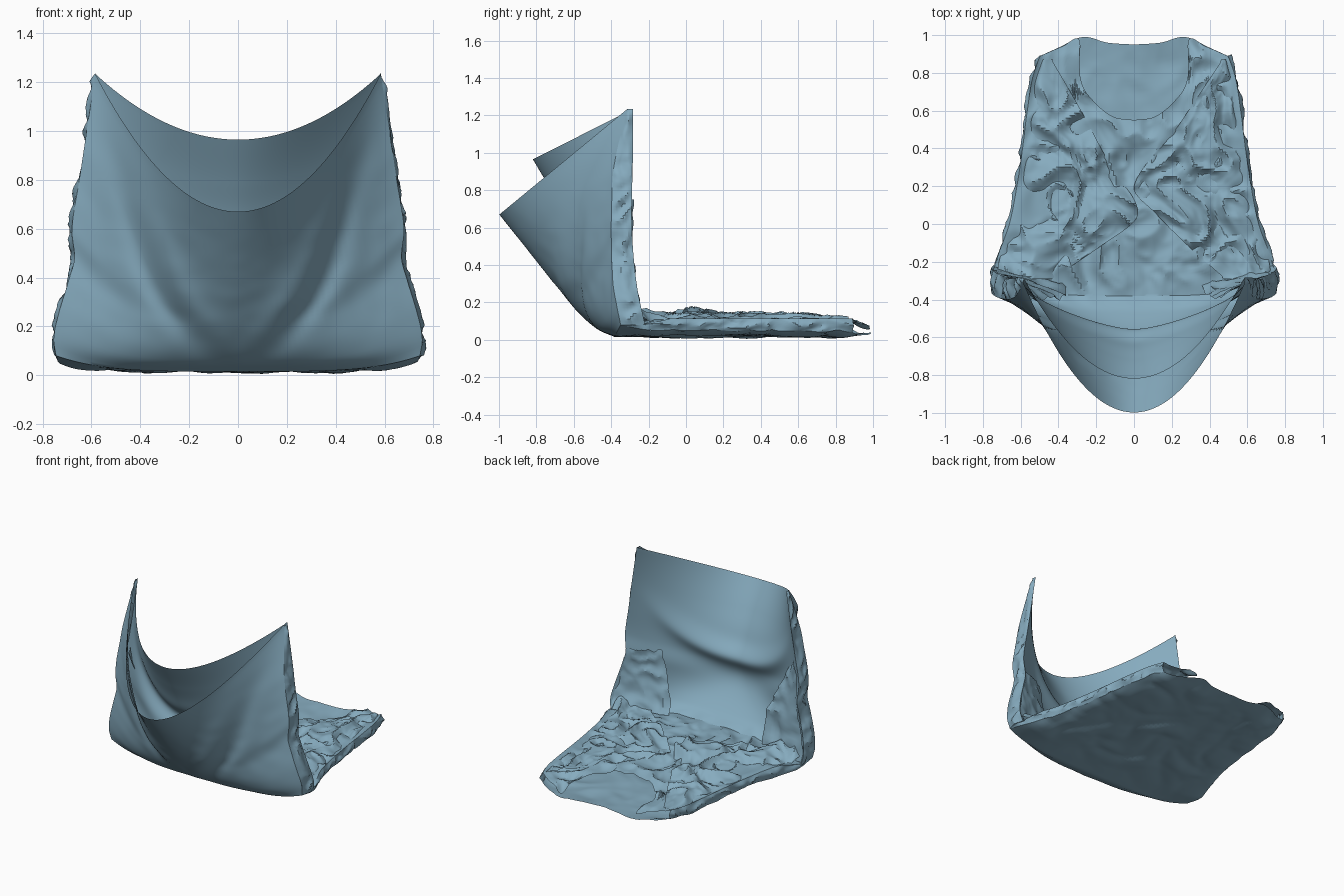
import bpy, bmesh
from math import radians, exp, sin, pi
from mathutils import Vector, noise

if "Cube" in bpy.data.objects:
    bpy.data.objects.remove(bpy.data.objects["Cube"])


def curve(pts, x):
    """Smooth interpolation through (x, value) points sorted by x."""
    if x <= pts[0][0]:
        return pts[0][1]
    if x >= pts[-1][0]:
        return pts[-1][1]
    n = len(pts)
    slope = lambda j: ((pts[min(j + 1, n - 1)][1] - pts[max(j - 1, 0)][1]) /
                       (pts[min(j + 1, n - 1)][0] - pts[max(j - 1, 0)][0]))
    i = next(j for j in range(n - 1) if x <= pts[j + 1][0])
    (x0, a), (x1, b) = pts[i], pts[i + 1]
    h = x1 - x0
    t = (x - x0) / h
    return (a * (2*t**3 - 3*t*t + 1) + h * slope(i) * (t**3 - 2*t*t + t)
            + b * (3*t*t - 2*t**3) + h * slope(i + 1) * (t**3 - t*t))


def wrinkle(p, f=5.0, seed=0.0):
    """Sharp-ridged crumple height, about -0.5 to 1."""
    q = Vector((p.x * f + seed, p.y * f, p.z * f))
    q += 0.6 * noise.noise_vector(q * 0.7)
    return 1 - 3 * abs(noise.noise(q)) - 0.6 * abs(noise.noise(q * 2.3)) + 0.15


def grid_object(name, fn, nu, nv, angle=38):
    """Cloth sheet from fn(u, v), u and v in 0..1."""
    bm = bmesh.new()
    rows = [[bm.verts.new(fn(i / nu, j / nv)) for i in range(nu + 1)] for j in range(nv + 1)]
    for j in range(nv):
        for i in range(nu):
            bm.faces.new((rows[j][i], rows[j][i+1], rows[j+1][i+1], rows[j+1][i]))
    me = bpy.data.meshes.new(name)
    bm.to_mesh(me)
    bm.free()
    ob = bpy.data.objects.new(name, me)
    bpy.context.collection.objects.link(ob)
    mat = bpy.data.materials.get("cloth") or bpy.data.materials.new("cloth")
    mat.diffuse_color = (0.24, 0.41, 0.52, 1)
    mat.use_nodes = True
    mat.node_tree.nodes["Principled BSDF"].inputs["Base Color"].default_value = mat.diffuse_color
    me.materials.append(mat)
    bpy.ops.object.select_all(action='DESELECT')
    ob.select_set(True)
    bpy.context.view_layer.objects.active = ob
    bpy.ops.object.shade_smooth_by_angle(angle=radians(angle))
    return ob


# Half widths: hanging part by height, lying part by depth
HANG_W = [(.08, .745), (.15, .755), (.25, .735), (.4, .69), (.48, .67), (.6, .68),
          (.8, .65), (1.0, .62), (1.23, .585)]
FLOOR_W = [(-.36, .745), (-.2, .73), (0, .66), (.2, .62), (.4, .59), (.6, .565), (.8, .53), (1, .45)]
# Centre profiles (y and z against hang parameter) and side-edge depth by height
FRONT = dict(
    y=[(0, -1), (.25, -.85), (.5, -.715), (.75, -.575), (.9, -.47), (1, -.38)],
    z=[(0, .67), (.25, .48), (.5, .31), (.75, .15), (.9, .055), (1, .015)],
    edge=[(.08, -.35), (.3, -.39), (.6, -.40), (.9, -.39), (1.1, -.35), (1.23, -.315)],
    end=[(0, .95), (.3, .96), (.6, .99), (.85, .93), (1, .89)], base=.015)
BACK = dict(
    y=[(0, -.82), (.2, -.72), (.4, -.64), (.6, -.61), (.75, -.575), (.9, -.47), (1, -.38)],
    z=[(0, .965), (.2, .79), (.4, .62), (.6, .43), (.75, .28), (.9, .15), (1, .085)],
    edge=[(.08, -.22), (.3, -.265), (.6, -.29), (1.0, -.285), (1.23, -.285)],
    end=[(0, .55), (.2, .57), (.4, .66), (.52, .76), (.62, .97), (.8, .94), (1, .89)], base=.085)


def sheet(d, s, v):
    """Point on a sheet; v 0..1 hangs from the two held corners, 1..2 lies on the floor."""
    t, k = min(v, 1), abs(s)
    ze = 1.235 + (.08 - 1.235) * t
    py, pz = 2 - .45 * sin(pi * t) + 2.5 * t ** 8, 2 + 2 * t * t
    z0, y0 = curve(d['z'], t), curve(d['y'], t)
    y = y0 + (curve(d['edge'], ze) - y0) * (k * k + .003) ** (py / 2)
    z = z0 + (ze - z0) * k ** pz
    w = curve(HANG_W, ze)
    if v > 1:
        y += (curve(d['end'], k) - y) * (v - 1)
        w = curve(FLOOR_W, y)
        z += (d['base'] + .03 * k ** 10 - z) * min(1, (v - 1) * 8)
    return Vector((s * w, y, z))


def front_sheet(u, v):
    s, v = 2 * u - 1, 2 * v
    p = sheet(FRONT, s, v)
    if v <= 1:
        # Curved hanging folds running from the corners to the bottom centre
        d = abs(s) - .9 * (1 - v) ** .8
        p.y += (.03 * exp(-(d / .1) ** 2) - .015 * exp(-((d + .2) / .1) ** 2)) * sin(pi * v) ** 2
        p.y += .003 * noise.noise(p * 12) * sin(pi * v)
    else:
        p.z += .01 * wrinkle(p, 4) * min(1, (v - 1) * 5) + .012 * max(0, p.y - .85) / .12
        p.z = max(p.z, .002)
    return p


def back_sheet(u, v):
    s, v = 2 * u - 1, 2 * v
    p = sheet(BACK, s, v)
    # Sagging U-shaped fold in the hanging back
    d = (v - (.53 - .3 * s * s)) / .075
    p.y += (.06 * exp(-d * d) - .01 * exp(-(d - 2) ** 2)) * max(0, 1 - s * s) ** 1.5
    a = min(1, max(0, (v - .93) * 5)) * (1 - abs(s) ** 12)
    a *= 1 - .6 * max(0, p.y - .7) / .3
    p.z += .03 * wrinkle(p, 5, 3) * a
    if v > 1.5 and p.y > .89:
        p.z -= .2 * (p.y - .89)
    return p


grid_object("front_and_under_sheet", front_sheet, 64, 110)
grid_object("back_and_upper_sheet", back_sheet, 90, 160, 30)

# Crumpled side gussets joining the two sheets
for side, name in ((-1, "left_gusset"), (1, "right_gusset")):
    def gusset(u, v, side=side):
        a, b = front_sheet((side + 1) / 2, v), back_sheet((side + 1) / 2, v)
        p = a.lerp(b, u)
        bulge = sin(pi * u)
        p.x += side * bulge * (.004 + .016 * wrinkle(p, 9, 7 * side))
        p.y += bulge * .01 * wrinkle(p, 8, 2)
        return p
    grid_object(name, gusset, 8, 150, 28)

# Two wrapped lapels lying crumpled over the upper sheet
LAPELS = {
    "left_lapel": (-1, [(-.30, .45), (-.12, .18), (.05, -.02), (.3, .12), (.6, .28), (.86, .43)], .115),
    "right_lapel": (1, [(-.28, .47), (-.12, .29), (.05, .12), (.2, .0), (.5, .22), (.86, .46)], .108)}
for name, (side, inner, height) in LAPELS.items():
    def lapel(u, v, side=side, inner=inner, height=height):
        y = -.29 + 1.16 * v
        xi, xo = curve(inner, y), curve(FLOOR_W, y) - .015
        p = Vector((side * (xi + (xo - xi) * u), y, height))
        edge = (1 - .8 * u ** 10) * (1 - .5 * max(0, y - .5) / .4)
        p.z += .036 * wrinkle(p, 5.5, 11 * side) * edge - .03 * u ** 8
        p.z += .035 * exp(-((p.x / .2) ** 2 + (y / .12) ** 2))
        p.z += .07 * max(0, (-.15 - y) / .14) * u
        p.z = max(p.z, .06)
        return p
    grid_object(name, lapel, 50, 90, 28)

# Loose flaps leaning up against the back sheet at each side
for side, name, top in ((-1, "left_tucked_flap", .75), (1, "right_tucked_flap", .5)):
    def flap(u, v, side=side, top=top):
        z = .09 + v * (top - .09)
        xo = curve(HANG_W, z) - .01
        xi = .36 + (.22 * max(0, z - .3) / .45 if side < 0 else .1 * v)
        p = Vector((side * (xi + (xo - xi) * u), -.40 + .115 * u ** .8 + .06 * (1 - v) ** 3, z))
        p.y += .016 * wrinkle(p, 7, 5 * side) * (1 - .5 * u)
        p.z += .025 * v * noise.noise(Vector((u * 7, side, 0)))
        return p
    grid_object(name, flap, 20, 26, 30)
